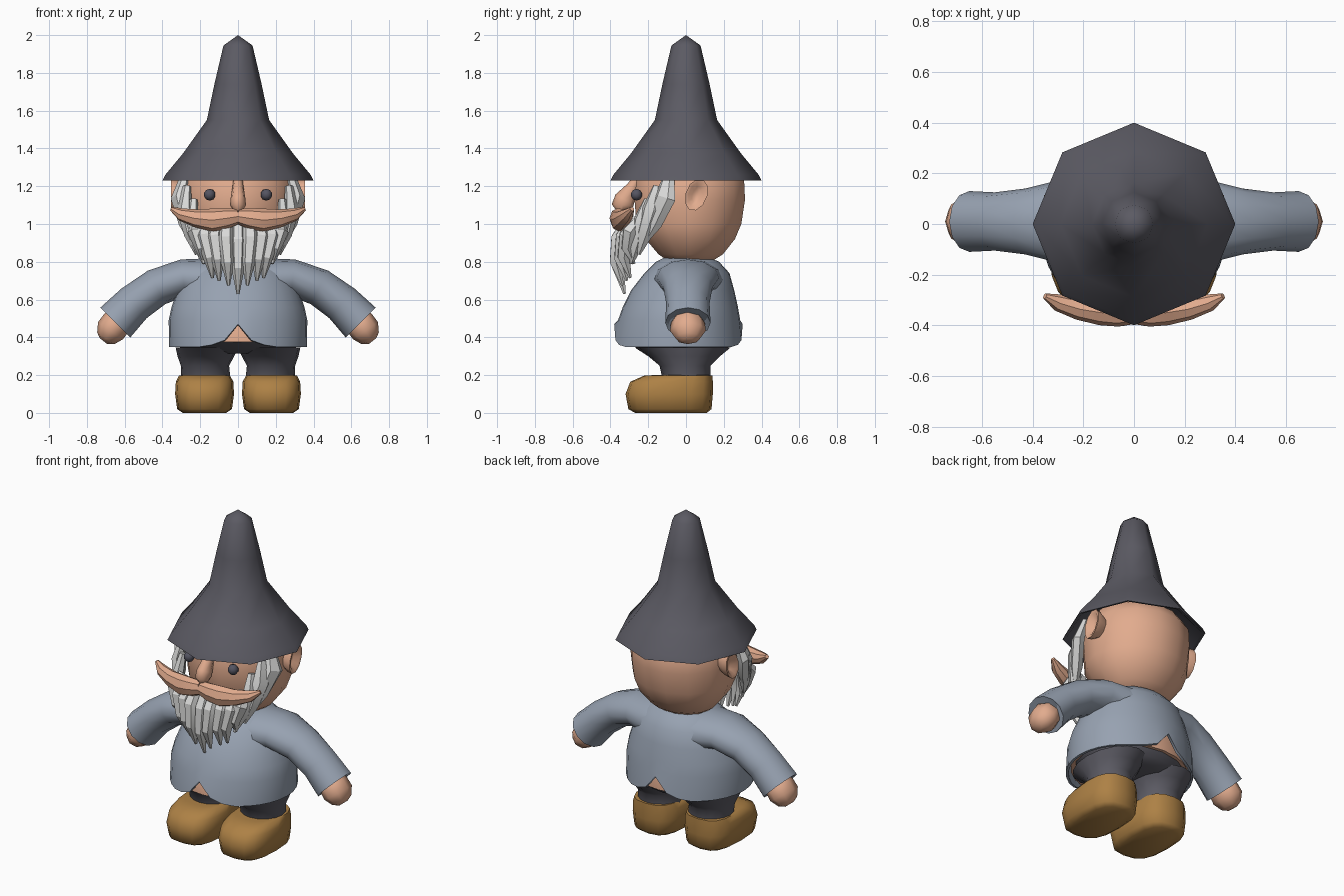
import bpy, bmesh, math
from mathutils import Vector


def material(name, rgb):
    m = bpy.data.materials.new(name)
    m.diffuse_color = (*rgb, 1)
    return m


CHARCOAL = material("charcoal", (0.105, 0.103, 0.125))
SHIRT = material("grey blue", (0.31, 0.36, 0.44))
SKIN = material("skin", (0.76, 0.41, 0.27))
SHOE = material("tan leather", (0.42, 0.22, 0.06))
WHITE = material("beard white", (0.70, 0.70, 0.69))
EYE = material("eye dark", (0.09, 0.09, 0.12))


def loft(name, rings, mat, angle=60):
    """Skin a list of equal rings of points and cap both ends."""
    bm = bmesh.new()
    rows = [[bm.verts.new(p) for p in r] for r in rings]
    n = len(rows[0])
    for a, b in zip(rows, rows[1:]):
        for i in range(n):
            j = (i + 1) % n
            bm.faces.new((a[i], a[j], b[j], b[i]))
    bm.faces.new(rows[0])
    bm.faces.new(rows[-1])
    bmesh.ops.remove_doubles(bm, verts=bm.verts, dist=0.0005)
    bmesh.ops.recalc_face_normals(bm, faces=bm.faces)
    me = bpy.data.meshes.new(name)
    bm.to_mesh(me)
    bm.free()
    if angle:
        me.polygons.foreach_set("use_smooth", [True] * len(me.polygons))
        me.set_sharp_from_angle(angle=math.radians(angle))
    me.materials.append(mat)
    ob = bpy.data.objects.new(name, me)
    bpy.context.collection.objects.link(ob)
    return ob


def oval(z, cx, rx, front, back, n=16, power=2):
    """Horizontal oval spanning y front..back; higher power is boxier."""
    cy, ry = (front + back) / 2, (back - front) / 2
    pts = []
    for i in range(n):
        a = 2 * math.pi * i / n
        c, s = math.cos(a), math.sin(a)
        pts.append(Vector((cx + rx * math.copysign(abs(c) ** (2 / power), c),
                           cy + ry * math.copysign(abs(s) ** (2 / power), s), z)))
    return pts


def tube(name, path, radii, side, mat, n=8, angle=60):
    """Oval tube along a path; radii are (along side, across side)."""
    path = [Vector(p) for p in path]
    rings = []
    for i, p in enumerate(path):
        t = (path[min(i + 1, len(path) - 1)] - path[max(i - 1, 0)]).normalized()
        s = Vector(side)
        s = (s - t * s.dot(t)).normalized()
        u = t.cross(s)
        a, b = radii[i]
        rings.append([p + s * a * math.cos(2 * math.pi * k / n)
                      + u * b * math.sin(2 * math.pi * k / n) for k in range(n)])
    return loft(name, rings, mat, angle)


def ball(name, c, r, mat, seg=10):
    rings = []
    for i in range(seg // 2 + 1):
        t = math.pi * i / (seg // 2)
        k = math.sin(t) + 1e-5
        rings.append(oval(c[2] - r[2] * math.cos(t), c[0], r[0] * k,
                          c[1] - r[1] * k, c[1] + r[1] * k, seg))
    return loft(name, rings, mat)


# Pointed eight-sided hat with a hollow underside
hat = [(0.26, 1.36), (0.38, 1.235), (0.40, 1.23), (0.385, 1.26), (0.29, 1.375),
       (0.165, 1.55), (0.125, 1.74), (0.077, 1.945), (0.0001, 2.0)]
loft("hat", [oval(z, 0, r, -r, r, 8) for r, z in hat], CHARCOAL)

# Head
head = [(0.79, 0.13, -0.08, 0.12), (0.84, 0.20, -0.15, 0.20), (0.92, 0.265, -0.22, 0.265),
        (1.0, 0.295, -0.27, 0.30), (1.13, 0.305, -0.28, 0.32), (1.23, 0.30, -0.27, 0.315),
        (1.30, 0.26, -0.23, 0.27), (1.38, 0.16, -0.15, 0.16)]
loft("head", [oval(*((z, 0, rx, f, b, 14))) for z, rx, f, b in head], SKIN)

# Nose
tube("nose", [(0, -0.25, 1.25), (0, -0.285, 1.19), (0, -0.325, 1.13), (0, -0.335, 1.10), (0, -0.33, 1.07)],
     [(0.022, 0.02), (0.03, 0.035), (0.04, 0.055), (0.042, 0.058), (0.025, 0.035)], (1, 0, 0), SKIN)

# Shirt body, with a small notch at the front and back of the hem
torso = [(0.35, 0.365, -0.38, 0.30), (0.49, 0.367, -0.36, 0.287), (0.56, 0.352, -0.335, 0.275),
         (0.65, 0.32, -0.29, 0.255), (0.74, 0.28, -0.22, 0.23), (0.80, 0.21, -0.16, 0.175),
         (0.83, 0.12, -0.10, 0.11)]
rings = [oval(z, 0, rx, f, b, 32) for z, rx, f, b in torso]
for mid in (8, 24):
    rings[0][mid].z = 0.47
    for k in (-1, 1):
        rings[0][mid + k].z = 0.385
        rings[0][mid + 2 * k].z = 0.36
shirt = loft("shirt", rings, SHIRT)
bm = bmesh.new()
bm.from_mesh(shirt.data)
bmesh.ops.delete(bm, geom=[f for f in bm.faces if len(f.verts) > 4 and f.calc_center_median().z < 0.5],
                 context="FACES_ONLY")
bm.to_mesh(shirt.data)
bm.free()
solid = shirt.modifiers.new("cloth thickness", "SOLIDIFY")
solid.thickness = 0.015

# Bare belly behind the hem notch, and the seat of the trousers
loft("belly", [oval(0.375, 0, 0.345, -0.345, 0.265, 24), oval(0.50, 0, 0.34, -0.335, 0.26, 24),
               oval(0.60, 0, 0.25, -0.24, 0.20, 24)], SKIN)
loft("trouser_seat", [oval(0.315, 0, 0.22, -0.16, 0.15), oval(0.34, 0, 0.30, -0.25, 0.22),
                      oval(0.385, 0, 0.335, -0.335, 0.255)], CHARCOAL)

for sx, tag in ((-1, "left"), (1, "right")):
    # Sleeve and hand
    tube(f"sleeve_{tag}",
         [(0.14 * sx, 0.01, 0.70), (0.29 * sx, 0.01, 0.715), (0.43 * sx, 0.01, 0.665),
          (0.55 * sx, 0.01, 0.58), (0.65 * sx, 0.01, 0.478), (0.635 * sx, 0.01, 0.495)],
         [(0.19, 0.12), (0.165, 0.098), (0.13, 0.10), (0.115, 0.103), (0.12, 0.112), (0.10, 0.09)],
         (0, 1, 0), SHIRT, 12)
    tube(f"hand_{tag}",
         [(0.60 * sx, 0.01, 0.53), (0.645 * sx, 0.01, 0.475), (0.675 * sx, 0.01, 0.435),
          (0.70 * sx, 0.01, 0.395), (0.712 * sx, 0.01, 0.38)],
         [(0.06, 0.06), (0.09, 0.08), (0.095, 0.08), (0.065, 0.055), (0.03, 0.025)],
         (0, 1, 0), SKIN)

    # Trouser leg
    leg = [(0.18, 0.17, 0.13, -0.125, 0.13), (0.25, 0.175, 0.128, -0.14, 0.13),
           (0.30, 0.17, 0.15, -0.20, 0.18), (0.345, 0.165, 0.165, -0.27, 0.235)]
    loft(f"trouser_leg_{tag}", [oval(z, c * sx, rx, f, b) for z, c, rx, f, b in leg], CHARCOAL)

    # Shoe
    shoe = [(0.0, 0.115, -0.27, 0.11), (0.02, 0.145, -0.305, 0.135), (0.10, 0.156, -0.32, 0.142),
            (0.165, 0.152, -0.295, 0.142), (0.198, 0.135, -0.22, 0.14), (0.20, 0.11, -0.16, 0.12)]
    loft(f"shoe_{tag}", [oval(z, 0.177 * sx, rx, f, b, 16, 2.8) for z, rx, f, b in shoe], SHOE)

    # Eye
    ball(f"eye_{tag}", (0.15 * sx, -0.262, 1.155), (0.031, 0.031, 0.031), EYE)

    # Ear: a tilted cup with a dent
    ear = [(0.27, 0.035, 0.05), (0.325, 0.055, 0.08), (0.355, 0.058, 0.085),
           (0.352, 0.042, 0.065), (0.325, 0.022, 0.04)]
    rings = []
    for x, ry, rz in ear:
        ring = []
        for k in range(10):
            a = 2 * math.pi * k / 10
            y, z = ry * math.cos(a), rz * math.sin(a)
            ring.append((sx * x, 0.055 + y + 0.25 * z, 1.155 + z - 0.1 * y))
        rings.append(ring)
    loft(f"ear_{tag}", rings, SKIN)

    # Half of the moustache, curling up to a tip
    tube(f"moustache_{tag}",
         [(0, -0.355, 1.04), (0.06 * sx, -0.36, 1.03), (0.13 * sx, -0.35, 1.02),
          (0.22 * sx, -0.335, 1.03), (0.30 * sx, -0.31, 1.05), (0.352 * sx, -0.285, 1.08)],
         [(0.04, 0.04), (0.055, 0.045), (0.062, 0.05), (0.048, 0.043), (0.034, 0.034), (0.012, 0.012)],
         (0, 0, 1), SKIN, 8, 35)

    # Side whiskers, running from the hat brim down the cheek
    whiskers = [((0.28, -0.09, 1.26), (0.315, -0.11, 1.14), (0.245, -0.22, 0.90), 0.062),
                ((0.27, -0.15, 1.20), (0.285, -0.18, 1.08), (0.22, -0.25, 0.84), 0.055),
                ((0.235, -0.20, 1.13), (0.245, -0.23, 1.02), (0.18, -0.29, 0.79), 0.05)]
    for i, (a, b, c, w) in enumerate(whiskers):
        pts = [Vector((p[0] * sx, p[1], p[2])) for p in (a, b, c)]
        path = [pts[0], pts[1], pts[1].lerp(pts[2], 0.55), pts[2]]
        tube(f"whisker_{tag}_{i}", path, [(w * 0.5, 0.02), (w, 0.035), (w * 0.8, 0.035), (0.01, 0.008)],
             (0.5 * sx, 1, 0), WHITE, 6, 25)

# Beard locks, longest in the middle; (x at top, tip x, tip z, forward offset)
locks = [(0, 0, 0.63, 0.0), (0.06, 0.05, 0.675, -0.012), (0.115, 0.10, 0.70, 0.012),
         (0.165, 0.135, 0.715, 0.03), (0.205, 0.18, 0.79, 0.05)]
for i, (x, tx, tz, dy) in enumerate(locks):
    for sx in ((1,) if i == 0 else (-1, 1)):
        drop = 1.03 - tz
        path = [(x * sx, -0.29 + dy, 1.03), (x * 1.08 * sx, -0.345 + dy, 1.03 - drop * 0.3),
                ((x + tx) / 2 * sx, -0.36 + dy, 1.03 - drop * 0.65), (tx * sx, -0.325 + dy, tz)]
        tube(f"beard_lock_{i}_{'left' if sx < 0 else 'right'}", path,
             [(0.035, 0.03), (0.046, 0.045), (0.036, 0.036), (0.008, 0.008)], (1, 0.3 * sx * x, 0), WHITE, 6, 25)
